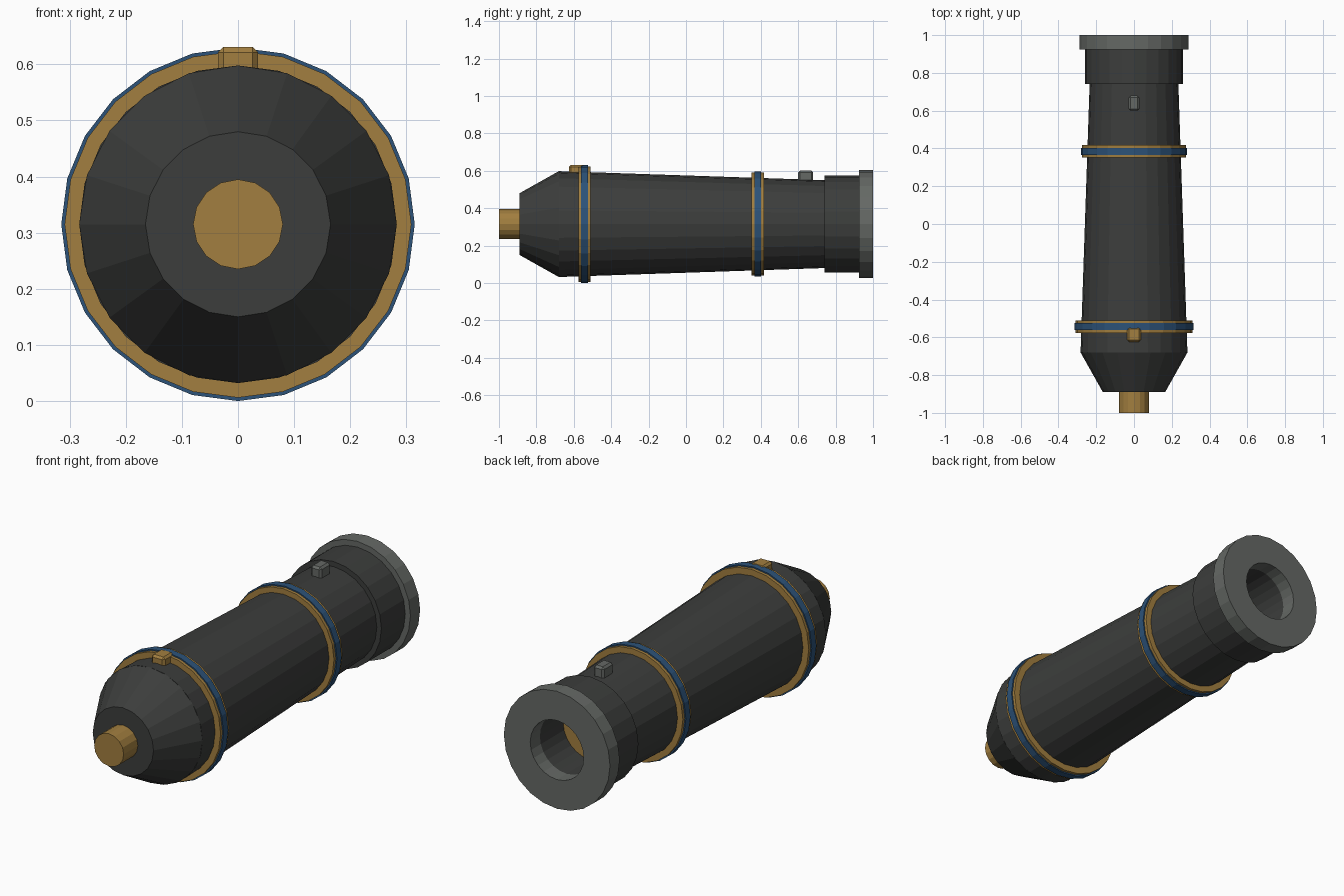
import bpy, bmesh
from math import sin, cos, tau

if "Cube" in bpy.data.objects:
    bpy.data.objects.remove(bpy.data.objects["Cube"])

AXIS = 0.315  # height of the barrel axis


def material(name, rgb):
    m = bpy.data.materials.new(name)
    m.diffuse_color = (*rgb, 1)
    m.use_nodes = True
    m.node_tree.nodes["Principled BSDF"].inputs["Base Color"].default_value = m.diffuse_color
    return m


IRON = material("dark_iron", (0.045, 0.047, 0.045))
STEEL = material("grey_steel", (0.13, 0.14, 0.13))
BRASS = material("brass", (0.36, 0.21, 0.05))
BLUE = material("blue_band", (0.025, 0.085, 0.19))


def finish(name, bm, mat):
    bmesh.ops.recalc_face_normals(bm, faces=bm.faces)
    me = bpy.data.meshes.new(name)
    bm.to_mesh(me)
    bm.free()
    me.materials.append(mat)
    ob = bpy.data.objects.new(name, me)
    bpy.context.collection.objects.link(ob)
    return ob


def lathe(name, profile, mat, sides=24, tube=False):
    """Spin (y, radius) points round the barrel axis; cap the ends or close as a tube."""
    bm = bmesh.new()
    rings = [[bm.verts.new((r * sin(tau * i / sides), y, AXIS + r * cos(tau * i / sides)))
              for i in range(sides)] for y, r in profile]
    pairs = list(zip(rings, rings[1:]))
    if tube:
        pairs.append((rings[-1], rings[0]))
    else:
        bm.faces.new(rings[0])
        bm.faces.new(rings[-1])
    for a, b in pairs:
        for i in range(sides):
            j = (i + 1) % sides
            bm.faces.new((a[i], a[j], b[j], b[i]))
    return finish(name, bm, mat)


def block(name, lo, hi, mat, bevel):
    bm = bmesh.new()
    bmesh.ops.create_cube(bm, size=1)
    for v in bm.verts:
        v.co = [(a + b) / 2 + c * (b - a) for a, b, c in zip(lo, hi, v.co)]
    bmesh.ops.bevel(bm, geom=bm.edges[:], offset=bevel, segments=1, affect='EDGES')
    return finish(name, bm, mat)


# Barrel, breech and rear knob
lathe("barrel", [(-0.68, 0.283), (0.74, 0.235)], IRON)
lathe("breech_cone", [(-0.89, 0.165), (-0.68, 0.283)], IRON, 20)
lathe("rear_knob", [(-1.0, 0.08), (-0.88, 0.08)], BRASS, 16)

# Hollow muzzle, lip and the disc at the bottom of the bore
lathe("muzzle", [(0.74, 0.26), (0.925, 0.26), (0.925, 0.145), (0.74, 0.145)], IRON, tube=True)
lathe("muzzle_lip", [(0.925, 0.288), (1.0, 0.288), (1.0, 0.145), (0.925, 0.145)], STEEL, tube=True)
lathe("bore_end", [(0.735, 0.15), (0.745, 0.15)], BRASS)

# Brass rings, each with a blue band
for label, y, r in (("rear", -0.543, 0.309), ("front", 0.384, 0.275)):
    lathe(label + "_ring", [(y - 0.033, r), (y + 0.033, r),
                            (y + 0.033, 0.23), (y - 0.033, 0.23)], BRASS, tube=True)
    lathe(label + "_band", [(y - 0.018, r + 0.006), (y + 0.018, r + 0.006),
                            (y + 0.018, 0.24), (y - 0.018, 0.24)], BLUE, tube=True)

# Sights on top
block("rear_sight", (-0.036, -0.625, 0.57), (0.036, -0.545, 0.631), BRASS, 0.01)
block("front_sight", (-0.028, 0.6, 0.54), (0.028, 0.68, 0.602), STEEL, 0.01)
